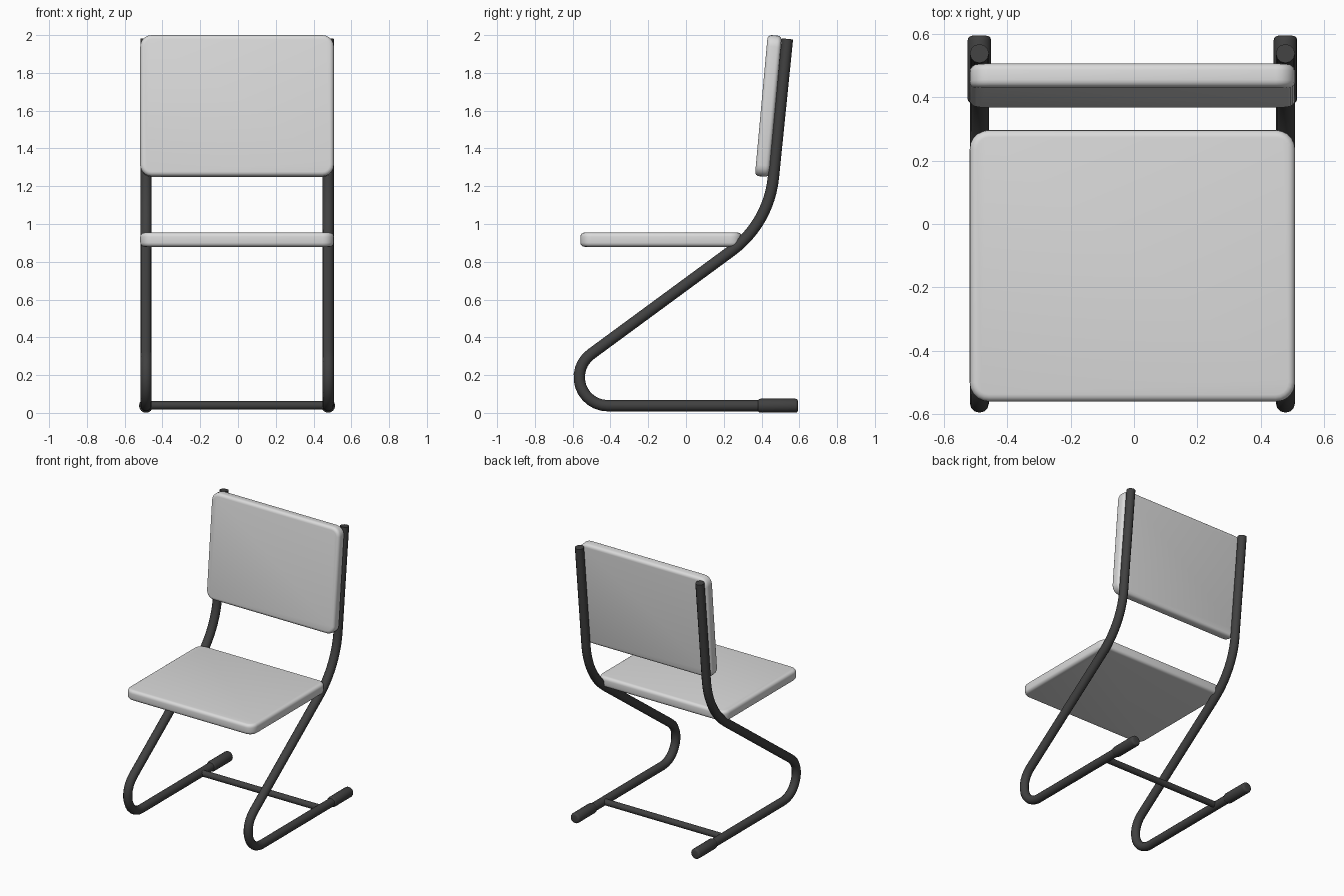
import bpy, bmesh, math
from mathutils import Vector, Matrix

cube = bpy.data.objects.get("Cube")
if cube:
    bpy.data.objects.remove(cube, do_unlink=True)


def make_material(name, rgb, roughness):
    mat = bpy.data.materials.new(name)
    mat.use_nodes = True
    mat.diffuse_color = (*rgb, 1)
    shader = mat.node_tree.nodes["Principled BSDF"]
    shader.inputs["Base Color"].default_value = (*rgb, 1)
    shader.inputs["Roughness"].default_value = roughness
    return mat


light_grey = make_material("light grey", (0.7, 0.7, 0.7), 0.6)
dark_grey = make_material("dark grey", (0.052, 0.052, 0.052), 0.5)

OFFSET_X = -0.005     # slight shift of the whole chair body
TUBE_X = 0.482
TUBE_R = 0.03
FLOOR_Z = 0.038


def finish(name, bm, mat):
    mesh = bpy.data.meshes.new(name)
    bm.to_mesh(mesh)
    bm.free()
    mesh.materials.append(mat)
    mesh.shade_smooth()
    mesh.set_sharp_from_angle(angle=math.radians(40))
    obj = bpy.data.objects.new(name, mesh)
    bpy.context.collection.objects.link(obj)
    return obj


def panel(name, size, location, tilt=0, corner=0.06, rim=0.022):
    """Padded board: rounded corners in plan, then a rounded rim."""
    bm = bmesh.new()
    bmesh.ops.create_cube(bm, size=1)
    bmesh.ops.scale(bm, vec=size, verts=bm.verts)
    upright = [e for e in bm.edges
               if abs(e.verts[0].co.z - e.verts[1].co.z) > 0.01]
    bmesh.ops.bevel(bm, geom=upright, offset=corner, segments=5,
                    profile=0.5, affect='EDGES')
    rims = [e for e in bm.edges
            if abs(e.verts[0].co.z - e.verts[1].co.z) < 0.001]
    bmesh.ops.bevel(bm, geom=rims, offset=rim, segments=4,
                    profile=0.5, affect='EDGES')
    obj = finish(name, bm, light_grey)
    obj.location = location
    obj.rotation_euler.x = tilt


def rod(name, start, end, radius, rounding=0):
    """Straight round bar between two points, optionally with soft ends."""
    start, end = Vector(start), Vector(end)
    axis = end - start
    bm = bmesh.new()
    bmesh.ops.create_cone(bm, cap_ends=True, segments=16, radius1=radius,
                          radius2=radius, depth=axis.length)
    if rounding:
        caps = [e for e in bm.edges
                if abs(e.verts[0].co.z - e.verts[1].co.z) < 0.001]
        bmesh.ops.bevel(bm, geom=caps, offset=rounding, segments=3,
                        profile=0.5, affect='EDGES')
    turn = axis.to_track_quat('Z', 'Y').to_matrix().to_4x4()
    bm.transform(Matrix.Translation((start + end) / 2) @ turn)
    finish(name, bm, dark_grey)


def fillet(before, corner, after, radius, steps=12):
    """Points of a circular arc that rounds off a corner."""
    a = (before - corner).normalized()
    b = (after - corner).normalized()
    half = a.angle(b) / 2
    centre = corner + (a + b).normalized() * radius / math.sin(half)
    p = (corner + a * radius / math.tan(half) - centre).normalized()
    q = (corner + b * radius / math.tan(half) - centre).normalized()
    return [centre + p.slerp(q, i / steps).normalized() * radius
            for i in range(steps + 1)]


def frame_tube(name, x):
    """Bent side tube: back upright, sloping leg and floor runner."""
    top, hip, knee, heel = [Vector((x, y, z)) for y, z in (
        (0.537, 1.98), (0.438, 1.003), (-0.8745, FLOOR_Z), (0.45, FLOOR_Z))]
    points = ([top] + fillet(top, hip, knee, 0.55)
              + fillet(hip, knee, heel, 0.151) + [heel])
    curve = bpy.data.curves.new(name, 'CURVE')
    curve.dimensions = '3D'
    curve.bevel_depth = TUBE_R
    curve.bevel_resolution = 4
    curve.use_fill_caps = True
    spline = curve.splines.new('POLY')
    spline.points.add(len(points) - 1)
    for slot, p in zip(spline.points, points):
        slot.co = (*p, 1)
    spline.use_smooth = True
    curve.materials.append(dark_grey)
    obj = bpy.data.objects.new(name, curve)
    bpy.context.collection.objects.link(obj)


# Seat and backrest
panel("seat", (1.025, 0.855, 0.075), (OFFSET_X, -0.132, 0.917))
panel("backrest", (1.025, 0.75, 0.075), (OFFSET_X, 0.436, 1.625),
      tilt=math.radians(90 - 5.2))

# Side frames with rubber feet
for side, sign in (("left", 1), ("right", -1)):
    x = OFFSET_X + sign * TUBE_X
    frame_tube(side + "_frame_tube", x)
    rod(side + "_foot_cap", (x, 0.38, FLOOR_Z), (x, 0.593, FLOOR_Z),
        0.037, rounding=0.014)

# Floor crossbar joining the runners
rod("crossbar", (OFFSET_X - TUBE_X, 0.268, 0.04),
    (OFFSET_X + TUBE_X, 0.268, 0.04), 0.022)
